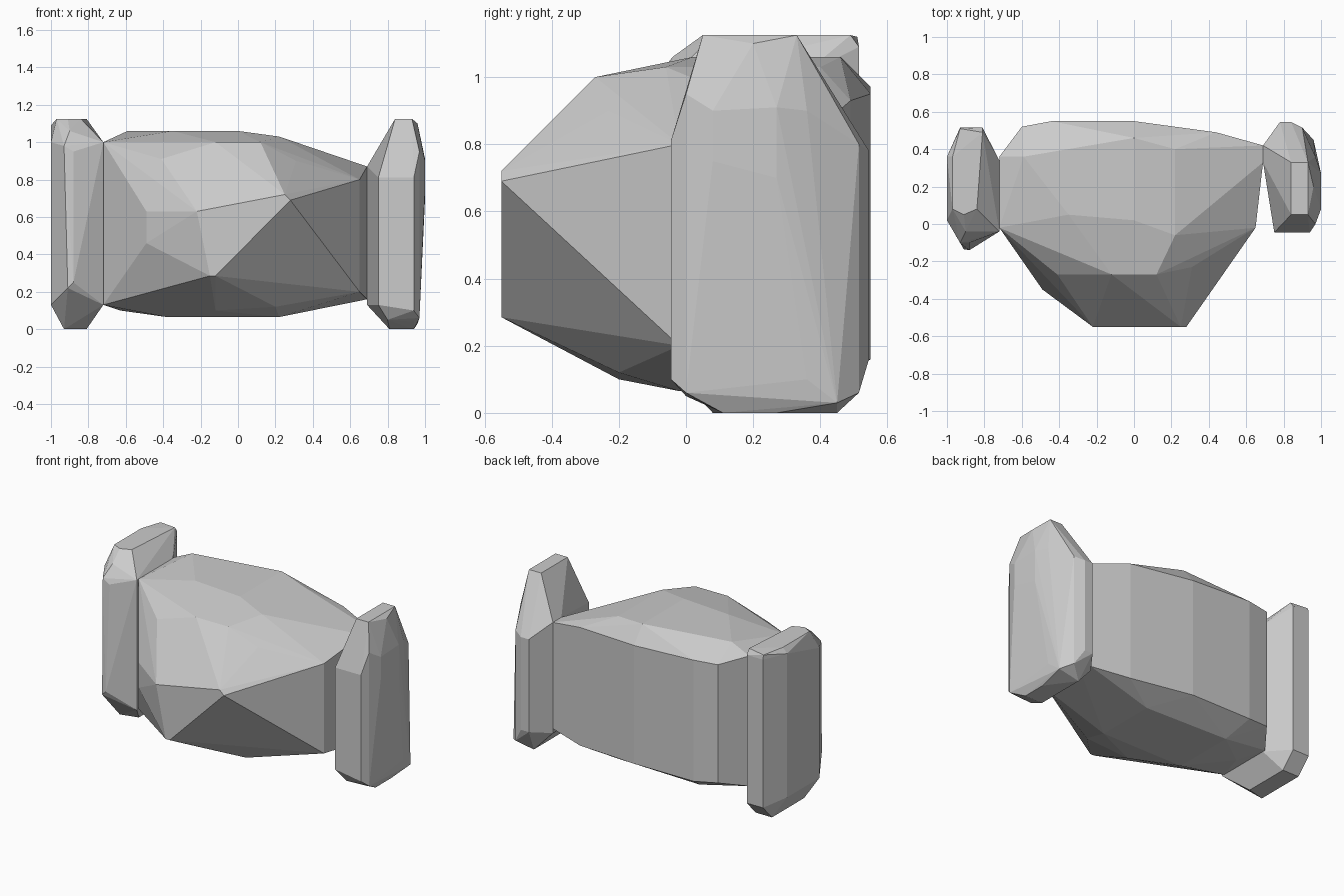
import bpy, bmesh

def faceted(name, rings):
    """Faceted convex block from short groups of corner points."""
    bm = bmesh.new()
    for ring in rings:
        for p in ring:
            bm.verts.new(p)
    res = bmesh.ops.convex_hull(bm, input=bm.verts[:])
    loose = [v for v in bm.verts if not v.link_faces]
    bmesh.ops.delete(bm, geom=loose, context='VERTS')
    bmesh.ops.dissolve_limit(bm, angle_limit=0.02, verts=bm.verts[:], edges=bm.edges[:])
    bmesh.ops.recalc_face_normals(bm, faces=bm.faces[:])
    me = bpy.data.meshes.new(name)
    bm.to_mesh(me)
    bm.free()
    ob = bpy.data.objects.new(name, me)
    bpy.context.collection.objects.link(ob)
    return ob

def column(x, y, z0, z1):
    """Vertical edge as two corners."""
    return [(x, y, z0), (x, y, z1)]

# Bulging middle body
faceted("barrel_body", [
    # front nose
    [(-.22, -.55, .63), (.25, -.55, .72), (.28, -.55, .69), (-.15, -.55, .285), (-.12, -.55, .285)],
    # upper and lower front shoulders
    [(-.12, -.27, 1.0), (.12, -.27, 1.0), (.31, -.23, .90), (-.41, -.27, .91), (.33, -.23, .82)],
    [(-.20, -.30, .19), (.22, -.27, .20), (-.12, -.20, .10), (.2, -.2, .12)],
    column(-.49, -.35, .46, .63),
    # top and bottom
    [(-.59, .36, 1.06), (0, .46, 1.06), (0, .02, 1.06), (-.35, .05, 1.06), (.22, -.06, 1.03), (.22, .4, 1.03)],
    [(-.38, -.02, .065), (.22, -.02, .065), (.22, .38, .065), (-.38, .4, .065), (-.63, .2, .10)],
    # ends
    column(-.72, -.02, .13, 1.0), column(-.72, .36, .13, 1.0),
    column(.69, .33, .16, .87), column(.69, .42, .16, .87), column(.65, -.02, .20, .80),
    # back
    column(-.60, .52, .18, .97), column(-.44, .55, .16, .97),
    column(0, .55, .16, .95), column(.44, .49, .14, .93),
])

# Right end plate
faceted("right_plate", [
    column(.69, .33, .13, .87), column(.69, .42, .13, .87),
    column(.75, -.045, .13, .81), column(.94, -.045, .10, .81),
    column(.97, 0, .06, .95),
    [(.84, .05, 1.125), (.93, .05, 1.125), (.84, .33, 1.125), (.93, .33, 1.125), (.96, .2, 1.10)],
    [(.81, .11, 0), (.94, .11, 0), (.81, .45, .0), (.94, .27, 0), (.96, .45, .03)],
    column(1.0, .08, .75, .90), column(1.0, .27, .70, .91),
    column(.97, .36, .10, .90),
    column(.78, .545, .16, .78), column(.84, .545, .16, .78),
    column(.90, .515, .06, .80), [(.85, .48, .88), (.80, .0, .05), (.94, .03, .04)],
])

# Left end plate
faceted("left_plate", [
    column(-.72, -.04, .13, 1.0), column(-.72, .34, .13, 1.0),
    [(-.88, -.14, .25), (-.91, -.135, .22), (-.93, -.10, .98), (-.88, -.10, .95), (-.90, -.04, 1.06)],
    [(-.97, .08, 1.125), (-.97, .36, 1.125), (-.91, .05, 1.125), (-.84, .08, 1.125),
     (-.81, .49, 1.125), (-.93, .51, 1.12)],
    [(-.81, .11, 0), (-.93, .08, 0), (-.81, .42, 0), (-.93, .42, 0)],
    column(-1.0, .02, .13, 1.0), column(-1.0, .36, .13, 1.09),
    column(-.93, .515, .10, 1.09), column(-.81, .515, .10, 1.09),
])
